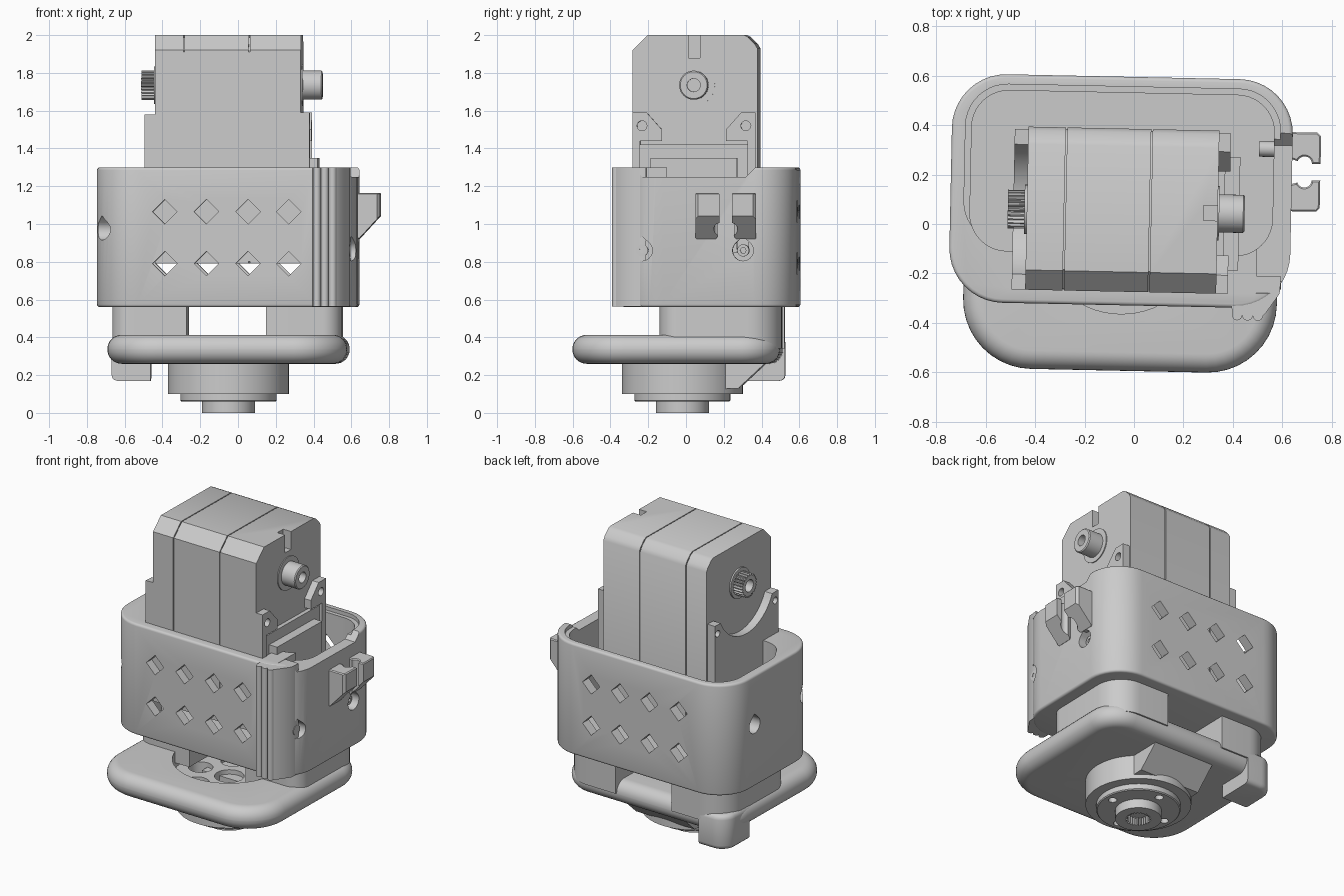
import bpy, bmesh
from math import sin, cos, pi, radians
from mathutils import Matrix

if "Cube" in bpy.data.objects:
    bpy.data.objects.remove(bpy.data.objects["Cube"])


def prism(name, pts, axis, lo, hi, bevel=0, segs=3):
    """Extrude a 2D outline along an axis; optionally round the rim edges."""
    place = {'x': lambda u, v, t: (t, u, v), 'y': lambda u, v, t: (u, t, v), 'z': lambda u, v, t: (u, v, t)}[axis]
    bm = bmesh.new()
    a = [bm.verts.new(place(u, v, lo)) for u, v in pts]
    b = [bm.verts.new(place(u, v, hi)) for u, v in pts]
    caps = [bm.faces.new(a), bm.faces.new(b)]
    n = len(pts)
    for i in range(n):
        j = (i + 1) % n
        bm.faces.new((a[i], a[j], b[j], b[i]))
    bmesh.ops.recalc_face_normals(bm, faces=bm.faces)
    if bevel:
        edges = [e for f in caps for e in f.edges]
        bmesh.ops.bevel(bm, geom=edges, offset=bevel, segments=segs, profile=0.5, affect='EDGES')
    me = bpy.data.meshes.new(name)
    bm.to_mesh(me)
    bm.free()
    ob = bpy.data.objects.new(name, me)
    bpy.context.collection.objects.link(ob)
    return ob


def box(name, x0, x1, y0, y1, z0, z1):
    return prism(name, [(x0, y0), (x1, y0), (x1, y1), (x0, y1)], 'z', z0, z1)


def arc(cx, cy, r, a0, a1, n):
    return [(cx + r * cos(radians(a0 + (a1 - a0) * i / n)), cy + r * sin(radians(a0 + (a1 - a0) * i / n)))
            for i in range(n + 1)]


def circle(cx, cy, r, n=40):
    return arc(cx, cy, r, 0, 360, n)[:-1]


def rrect(x0, x1, y0, y1, rf, rb=None, n=10):
    """Rounded rectangle; rf = front corner radius, rb = back corner radius."""
    rb = rb or rf
    return (arc(x0 + rf, y0 + rf, rf, 180, 270, n) + arc(x1 - rf, y0 + rf, rf, 270, 360, n)
            + arc(x1 - rb, y1 - rb, rb, 0, 90, n) + arc(x0 + rb, y1 - rb, rb, 90, 180, n))


def spline(cx, cy, r, depth, teeth=24):
    return [(cx + (r - depth * (i % 4 > 1)) * cos(i * pi / (2 * teeth)),
             cy + (r - depth * (i % 4 > 1)) * sin(i * pi / (2 * teeth))) for i in range(4 * teeth)]


def teardrop(cy, cz, r=0.055):
    return arc(cy, cz, r, 135, 405, 20) + [(cy, cz + r * 1.35)]


def mirror(pts, c):
    return [(2 * c - u, v) for u, v in pts]


def cut(ob, cutters, keep=False, op='DIFFERENCE'):
    bpy.context.view_layer.objects.active = ob
    for c in cutters:
        c.hide_render = True
        m = ob.modifiers.new('cut', 'BOOLEAN')
        m.operation, m.solver, m.object = op, 'EXACT', c
        bpy.ops.object.modifier_apply(modifier=m.name)
    if not keep:
        for c in cutters:
            bpy.data.objects.remove(c)
    return ob


# Housing: rounded shell with pocket, side notch, diamond vents and screw holes
housing = prism('housing', rrect(-.745, .635, -.33, .595, .22), 'z', .56, 1.3, .015)
cutters = [prism('pocket', rrect(-.665, .56, -.12, .53, .15), 'z', .66, 1.5),
           box('front_pocket', -.48, .38, -.27, 0, .66, 1.5),
           prism('pocket_lip', rrect(-.69, .585, -.09, .555, .17), 'z', 1.275, 1.5),
           prism('notch', [(-.29, 1.32), (-.22, 1.25), (.33, 1.25), (.4, 1.32)], 'x', .5, .8)]
for x in (-.38, -.16, .06, .275):
    for z in (1.065, .79):
        d = .065
        cutters.append(prism('vent', [(x - d, z), (x, z - d), (x + d, z), (x, z + d)], 'y', -.5, .8))
for y in (-.22, .315):
    cutters.append(prism('screw_hole', teardrop(y, .86), 'x', .52, .8))
    cutters.append(prism('screw_hole', teardrop(y, .97), 'x', -.9, -.6))
cut(housing, cutters)
for y in (-.22, .315):
    cut(prism('housing_screw', circle(y, .86, .032, 20), 'x', .5, .6),
        [prism('socket', circle(y, .86, .016, 6), 'x', .57, .7)])

# Ribbed grip on the front right corner
ribs = [p for cx in (.425, .467, .509) for p in arc(cx, -.36, .021, 180, 360, 8)]
prism('ribbed_grip', [(.36, -.28), (.402, -.32)] + ribs + [(.54, -.35), (.595, -.27), (.6, -.2), (.45, -.2)],
      'z', .562, 1.298)

# Pair of cable hooks on the right wall
hook = ([(.6, .285), (.6, .385), (.735, .385), (.75, .37), (.75, .258), (.715, .258)]
        + arc(.685, .258, .03, 20, 160, 8))
for k, side in enumerate((1, -1)):
    pts = hook if side == 1 else [(u, .45 - v) for u, v in hook]
    cut(prism('cable_hook', pts, 'z', .92, 1.165, .006, 1),
        [prism('slope', [(.6, .88), (.95, .88), (.95, 1.26)], 'y', -.2, .6)])

# Two support columns under the housing and the rear foot
column = rrect(-.665, .55, -.13, .515, .1, .18)
cut(prism('support_columns', column, 'z', .34, .58), [box('gap', -.27, .15, -.5, .8, .2, .8)])
cut(prism('rear_foot', rrect(-.675, .55, -.13, .515, .1, .1), 'z', .17, .4, .03),
    [box('trim', -.47, .8, -.5, .8, 0, .8), box('trim2', -.9, .8, -.5, .27, 0, .8)])

# Base plate with fully rounded edge, recess and horn holes
plate = prism('base_plate', rrect(-.685, .585, -.595, .505, .28, .2), 'z', .26, .413, .075, 8)
CX, CY = -.05, -.02
boss = prism('horn_boss', circle(CX, CY, .32, 64), 'z', .1, .275)
cut(plate, [prism('recess', circle(CX, CY, .345, 64), 'z', .3, .6)])
holes = [prism('hole', circle(CX, CY, .09), 'z', .14, .6)]
for i in range(6):
    a = i * pi / 3
    holes.append(prism('hole', circle(CX + .215 * cos(a), CY + .215 * sin(a), .075, 28), 'z', .14, .6))
cut(plate, holes, keep=True)
cut(boss, holes)
prism('boss_wedge', [(0, .12), (.28, .13), (.43, .27), (0, .27)], 'x', -.27, .17)

# Output horn under the boss
cut(prism('horn_disc', circle(CX, CY, .255, 48), 'z', .06, .11, .006, 1),
    [prism('hole', circle(CX + .2 * cos(a), CY + .2 * sin(a), .026, 16), 'z', 0, .1)
     for a in (0, pi / 2, pi, 3 * pi / 2)])
cut(prism('horn_hub', circle(CX, CY, .14, 48), 'z', 0, .08),
    [prism('bore', spline(CX, CY, .078, .012), 'z', -.1, .05)])

# Motor body: three slabs with thin seams, and a slightly smaller core
body = [(-.275, .79), (.385, .79), (.385, 1.93), (.37, 1.955), (.335, 1.99), (.315, 2.0), (-.195, 2.0), (-.275, 1.92)]
core = [(.05 + (u - .05) * .98, 1.4 + (v - 1.4) * .98) for u, v in body]
prism('motor_core', core, 'x', -.42, .32)
for name, x0, x1 in (('motor_left_case', -.435, -.284), ('motor_middle_case', -.278, .062)):
    prism(name, body, 'x', x0, x1)
right = prism('motor_right_case', body, 'x', .068, .338)
slot = [box('slot', .28, .5, .02, .08, 1.88, 2.1)]
cut(bpy.data.objects['motor_core'], slot, keep=True)
cut(right, slot)

# Motor shafts: plain idler on the right, toothed spline on the left
SY, SZ = .05, 1.735
prism('idler_ring', circle(SY, SZ, .08 + .03), 'x', .33, .344)
cut(prism('idler_shaft', circle(SY, SZ, .077), 'x', .33, .447, .006, 1),
    [prism('bore', circle(SY, SZ, .035, 24), 'x', .37, .6)])
prism('spline_collar', circle(SY, SZ, .1), 'x', -.445, -.43)
cut(prism('spline_shaft', spline(SY, SZ, .078, .012), 'x', -.512, -.43),
    [prism('bore', circle(SY, SZ, .04, 24), 'x', -.6, -.46)])

# Mounting lugs and covers on both motor faces
lug = [(-.275, 1.0), (-.275, 1.59), (-.2, 1.59), (-.12, 1.5), (-.12, 1.44), (-.235, 1.44), (-.235, 1.0)]
for pts, y in ((lug, -.225), (mirror(lug, .05), .325)):
    cut(prism('right_lug', pts, 'x', .33, .385), [prism('hole', circle(y, 1.52, .026, 20), 'x', .35, .5)])
box('connector_cover', .33, .365, -.24, .34, .85, 1.42)
box('connector_block', .33, .425, -.18, .28, .85, 1.35)
cradle = ([(-.275, .85), (-.275, 1.58)] + arc(.05, 1.70, .29, 205, 335, 24) + [(.375, 1.58), (.375, .85)])
cut(prism('left_cradle', cradle, 'x', -.49, -.43),
    [prism('hole', circle(y, 1.52, .022, 20), 'x', -.6, -.46) for y in (-.245, .345)])

# Slight yaw of the whole assembly, then smooth shading with crisp edges
bpy.ops.object.select_all(action='DESELECT')
for ob in bpy.context.scene.objects:
    ob.data.transform(Matrix.Rotation(radians(-1.2), 4, 'Z'))
    ob.select_set(True)
    bpy.context.view_layer.objects.active = ob
bpy.ops.object.shade_smooth_by_angle(angle=radians(32))
